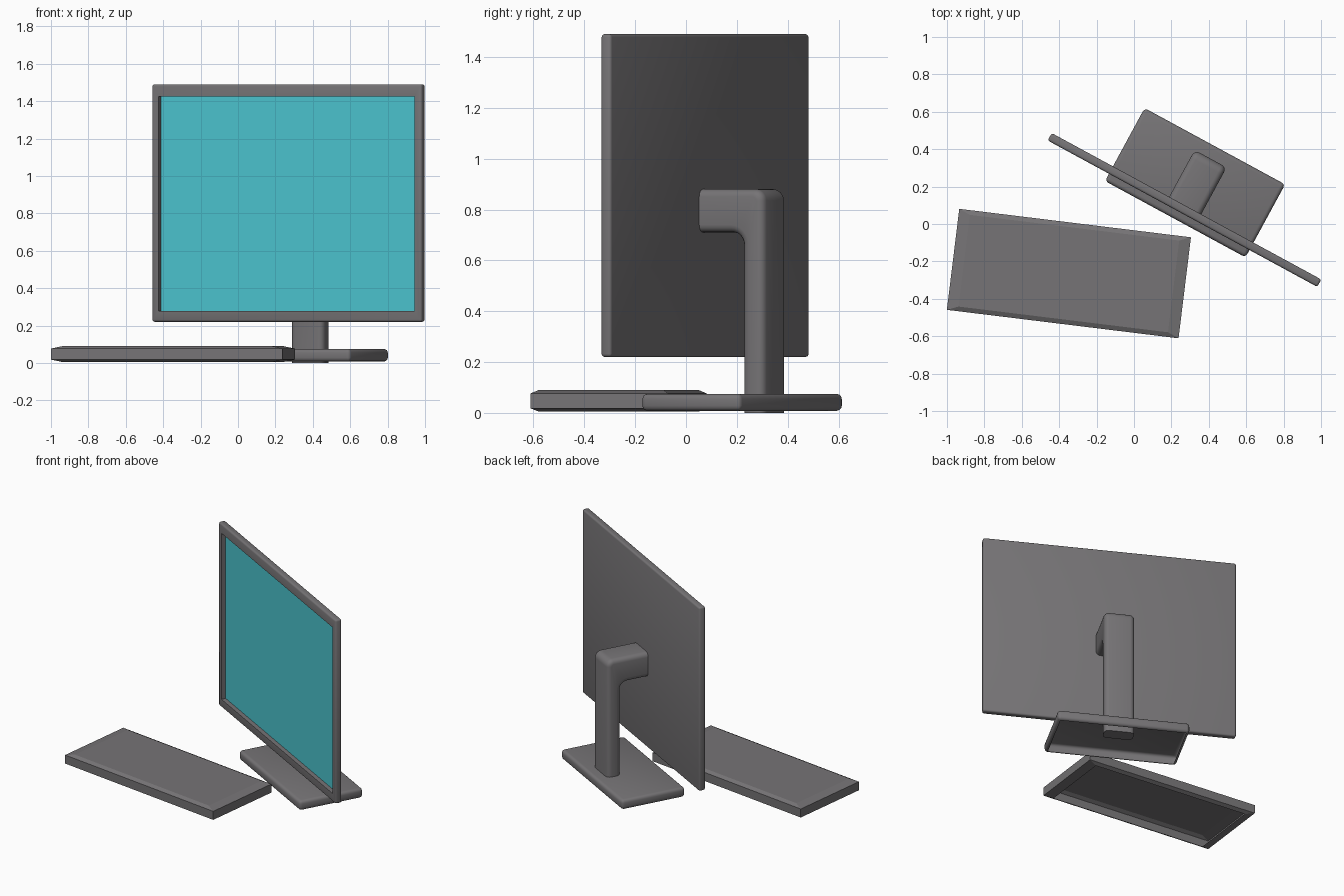
import bpy, bmesh, math
from mathutils import Matrix, Vector

if "Cube" in bpy.data.objects:
    bpy.data.objects.remove(bpy.data.objects["Cube"], do_unlink=True)


def material(name, rgb):
    m = bpy.data.materials.new(name)
    m.use_nodes = True
    m.diffuse_color = (*rgb, 1)
    m.node_tree.nodes["Principled BSDF"].inputs["Base Color"].default_value = (*rgb, 1)
    return m


GREY = material("dark grey plastic", (0.18, 0.173, 0.18))
TEAL = material("teal screen", (0.073, 0.57, 0.64))

# Monitor parts share one frame: local x along the panel, local y to its back
MONITOR = Matrix.Translation((0.27, 0.075, 0)) @ Matrix.Rotation(math.radians(-28.5), 4, "Z")
KEYBOARD = Matrix.Translation((-0.348, -0.265, 0)) @ Matrix.Rotation(math.radians(-7), 4, "Z")


def finish(bm, name, mats, place, smooth=True):
    bmesh.ops.recalc_face_normals(bm, faces=bm.faces)
    mesh = bpy.data.meshes.new(name)
    bm.to_mesh(mesh)
    bm.free()
    ob = bpy.data.objects.new(name, mesh)
    bpy.context.collection.objects.link(ob)
    ob.matrix_world = place
    for m in mats:
        mesh.materials.append(m)
    if smooth:
        bpy.ops.object.select_all(action="DESELECT")
        ob.select_set(True)
        bpy.context.view_layer.objects.active = ob
        bpy.ops.object.shade_smooth_by_angle(angle=math.radians(35))
    return ob


def box(size, centre):
    bm = bmesh.new()
    bmesh.ops.create_cube(bm, size=1)
    bmesh.ops.scale(bm, vec=size, verts=bm.verts)
    bmesh.ops.translate(bm, vec=centre, verts=bm.verts)
    return bm


def bevel(bm, edges, width, segments):
    bmesh.ops.bevel(bm, geom=edges, offset=width, segments=segments,
                    profile=0.5, affect="EDGES")


def arc(cx, cz, r, start, end, steps=6):
    angles = [math.radians(start + (end - start) * i / steps) for i in range(steps + 1)]
    return [(cx + r * math.cos(a), cz + r * math.sin(a)) for a in angles]


# Screen frame: rounded slab with a recessed display
W, T, LOW, HIGH = 1.64, 0.045, 0.22, 1.49
bm = box((W, T, HIGH - LOW), (0, 0, (LOW + HIGH) / 2))
bevel(bm, bm.edges[:], 0.012, 3)
front = min(bm.faces, key=lambda f: f.calc_center_median().y)
bmesh.ops.inset_region(bm, faces=[front], thickness=0.025)
for v in front.verts:
    v.co.x = math.copysign(W / 2 - 0.04, v.co.x)
    v.co.z = LOW + 0.057 if v.co.z < 0.8 else HIGH - 0.065
recess = bmesh.ops.extrude_discrete_faces(bm, faces=[front])["faces"][0]
bmesh.ops.translate(bm, vec=(0, 0.03, 0), verts=recess.verts)
recess.material_index = 1
finish(bm, "screen_panel", [GREY, TEAL], MONITOR)

# Stand arm: L-shaped side profile, extruded across and rounded along its length
profile = [(0.01, 0.71)] + arc(0.1625, 0.66, 0.05, 90, 0) + [(0.2125, 0), (0.3075, 0)]
profile += arc(0.2625, 0.835, 0.045, 0, 90) + [(0.01, 0.88)]
HALF = 0.0975
bm = bmesh.new()
side = bm.faces.new([bm.verts.new((-HALF, y, z)) for y, z in profile])
new = bmesh.ops.extrude_face_region(bm, geom=[side])["geom"]
bmesh.ops.translate(bm, vec=(2 * HALF, 0, 0),
                    verts=[g for g in new if isinstance(g, bmesh.types.BMVert)])


def is_long_edge(e):
    a, b = e.verts[0].co, e.verts[1].co
    at_end = max(a.z, b.z) < 0.01 or max(a.y, b.y) < 0.02
    return abs(a.x - b.x) < 0.001 and not at_end


bevel(bm, [e for e in bm.edges if is_long_edge(e)], 0.03, 4)
bmesh.ops.translate(bm, vec=(-0.008, 0, 0), verts=bm.verts)
finish(bm, "stand_arm", [GREY], MONITOR)

# Stand base: rounded plate, open underneath
bm = box((0.855, 0.444, 0.067), (-0.02, 0.155, 0.0415))
bevel(bm, bm.edges[:], 0.02, 3)
bottom = min(bm.faces, key=lambda f: f.calc_center_median().z)
bmesh.ops.delete(bm, geom=[bottom], context="FACES")
finish(bm, "stand_base", [GREY], MONITOR)

# Keyboard: flat slab with shallow sloped rims, open underneath
bm = bmesh.new()
rings = []
for z, rim in ((0.005, 1), (0.018, 0), (0.077, 0), (0.09, 1)):
    hx, hy = 0.624 - 0.06 * rim, 0.272 - 0.025 * rim
    rings.append([bm.verts.new((sx * hx, sy * hy, z))
                  for sx, sy in ((-1, -1), (1, -1), (1, 1), (-1, 1))])
for lower, upper in zip(rings, rings[1:]):
    for i in range(4):
        j = (i + 1) % 4
        bm.faces.new((lower[i], lower[j], upper[j], upper[i]))
bm.faces.new(rings[-1])
finish(bm, "keyboard", [GREY], KEYBOARD, smooth=False)
